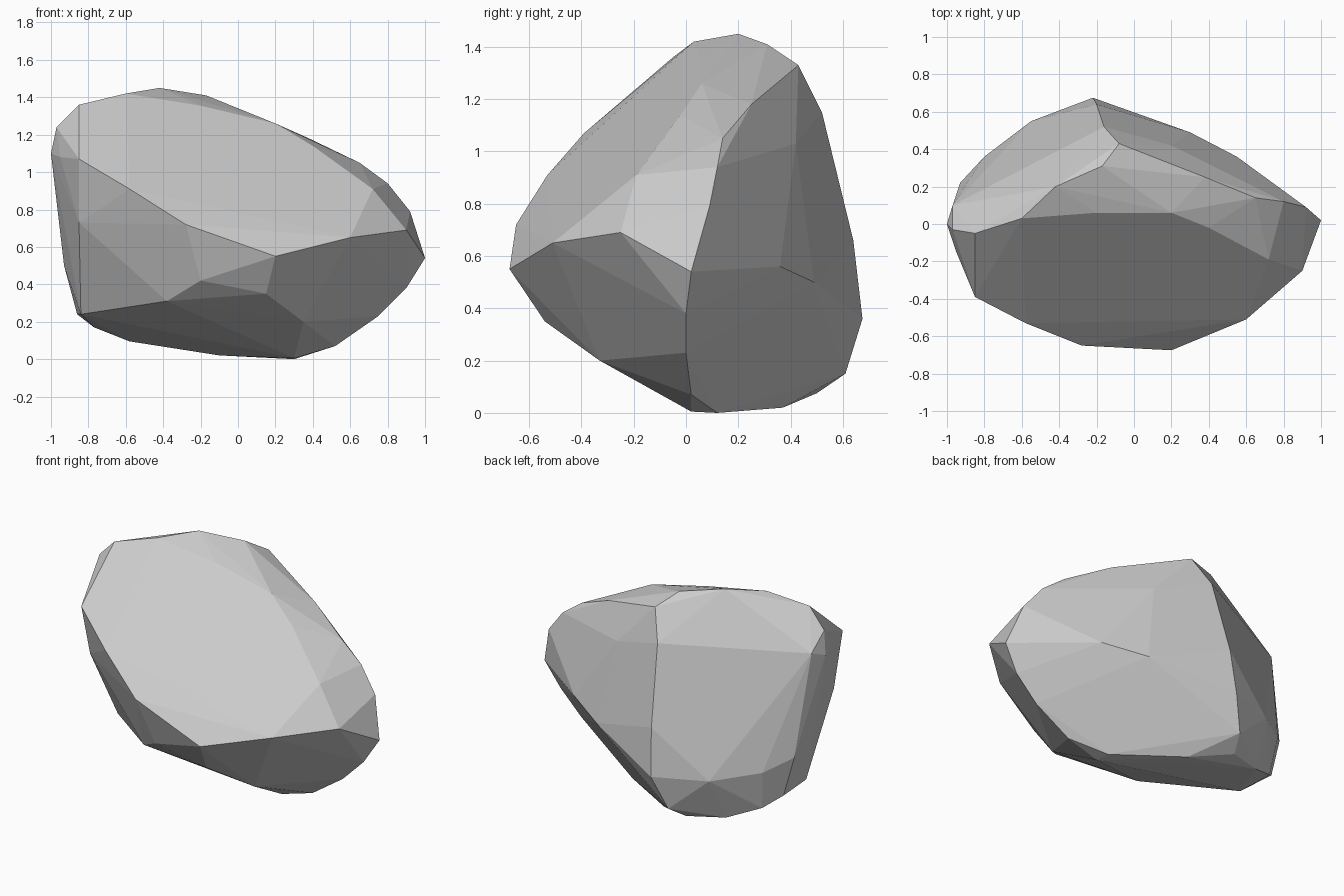
import bpy, bmesh, math

# sharp lip running round the front and right side
front_lip = [(-.85, -.39, 1.07), (-.58, -.53, .91), (-.28, -.65, .72), (.2, -.675, .55),
             (.6, -.51, .65), (.9, -.25, .69), (1, .02, .54)]
# upper rim of the big sloping face
slope_rim = [(-1, 0, 1.1), (-.95, -.15, 1.08), (-.97, -.03, 1.24), (-.85, -.05, 1.36),
             (-.6, .03, 1.42), (-.2, .06, 1.355), (.2, .06, 1.26), (.4, -.02, 1.14), (.72, -.19, .91)]
# summit and ridge falling to the right
ridge = [(-.42, .2, 1.45), (-.17, .31, 1.41), (-.08, .43, 1.33),
         (.38, .25, 1.18), (.65, .14, 1.05), (.8, .12, .94), (.92, .09, .79)]
# back walls
back = [(-.16, .52, 1.15), (-.2, .64, .66), (-.22, .675, .36), (-.3, .61, .15), (.3, .49, .5),
        (.55, .36, .56), (.2, .42, 1.03), (-.55, .55, .37), (-.8, .36, .42), (-.93, .22, .5),
        (-.97, .1, 1.14)]
# underside
base = [(-.86, .23, .24), (-.77, .32, .17), (-.58, .42, .095), (-.35, .5, .075), (-.1, .37, .02),
        (.3, .12, 0), (.3, .02, .005), (.52, .02, .07), (.75, 0, .23), (.9, 0, .38)]
# undercut front
undercut = [(.15, -.54, .35), (.35, -.33, .2), (-.2, -.56, .42), (-.38, -.42, .31),
            (-.84, -.03, .24), (-.85, -.3, .73)]

# chiselled boulder: hull over the corner groups, nearly flat facets merged
bm = bmesh.new()
for group in (front_lip, slope_rim, ridge, back, base, undercut):
    for p in group:
        bm.verts.new(p)
bmesh.ops.convex_hull(bm, input=bm.verts[:])
loose = [v for v in bm.verts if not v.link_faces]
bmesh.ops.delete(bm, geom=loose, context='VERTS')
bmesh.ops.dissolve_limit(bm, angle_limit=math.radians(2), verts=bm.verts[:], edges=bm.edges[:])
bmesh.ops.recalc_face_normals(bm, faces=bm.faces[:])

mesh = bpy.data.meshes.new("boulder")
bm.to_mesh(mesh)
bm.free()
bpy.context.collection.objects.link(bpy.data.objects.new("boulder", mesh))
